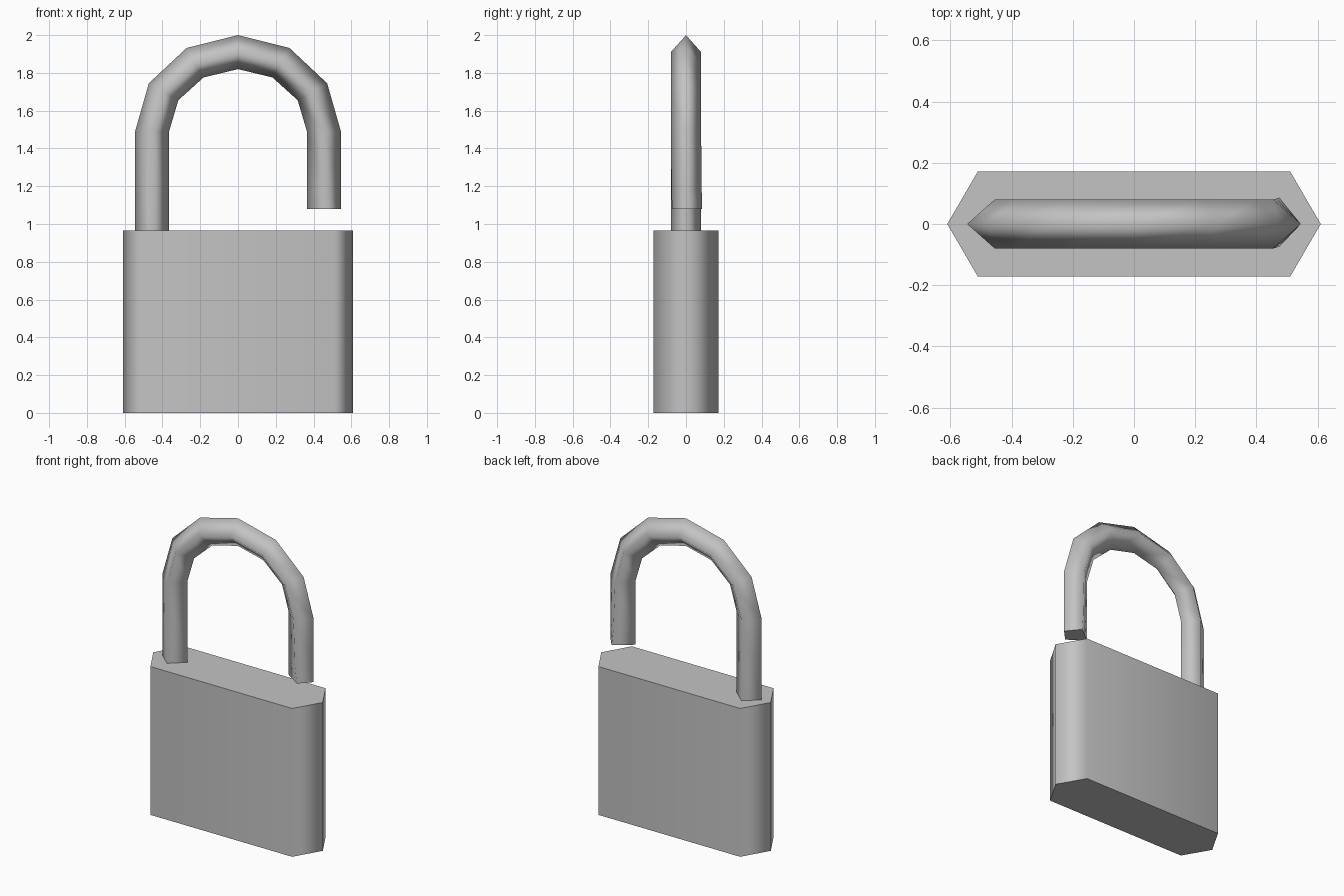
import bpy, bmesh
from math import sin, cos, pi
from mathutils import Vector

cube = bpy.data.objects.get("Cube")
if cube:
    bpy.data.objects.remove(cube, do_unlink=True)

# Single steel colour
steel = bpy.data.materials.new("steel_grey")
steel.use_nodes = True
steel.diffuse_color = (0.55, 0.55, 0.55, 1)
steel.node_tree.nodes["Principled BSDF"].inputs["Base Color"].default_value = steel.diffuse_color


def loft(name, rings):
    """Skin matching rings with smooth sides and crisp flat caps."""
    bm = bmesh.new()
    loops = [[bm.verts.new(p) for p in ring] for ring in rings]
    n = len(loops[0])
    for a, b in zip(loops, loops[1:]):
        for i in range(n):
            j = (i + 1) % n
            bm.faces.new((a[i], a[j], b[j], b[i])).smooth = True
    for loop in (loops[0], loops[-1]):
        cap = bm.faces.new(loop)
        for edge in cap.edges:
            edge.smooth = False
    bmesh.ops.recalc_face_normals(bm, faces=bm.faces)
    mesh = bpy.data.meshes.new(name)
    bm.to_mesh(mesh)
    bm.free()
    mesh.materials.append(steel)
    obj = bpy.data.objects.new(name, mesh)
    bpy.context.collection.objects.link(obj)
    return obj


# Lock body: six-sided prism, broad faces kept visually flat
outline = [(-0.61, 0), (-0.51, -0.172), (0.51, -0.172),
           (0.61, 0), (0.51, 0.172), (-0.51, 0.172)]
body = loft("lock_body", [[(x, y, z) for x, y in outline] for z in (0, 0.965)])
weighted = body.modifiers.new("flat_broad_faces", "WEIGHTED_NORMAL")
weighted.keep_sharp = True


def diamond(centre, outward, shift=0.0, skew=0.0):
    """Four-sided bar section; shift and skew distort the side corners."""
    c, o, side = Vector(centre), Vector(outward), Vector((0, 0.08, 0))
    lean, drift = o * shift, Vector((0, skew, 0))
    return [c + o * 0.09, c + side + lean + drift,
            c - o * 0.09, c - side + lean + drift]


# Shackle: long seated leg, faceted bow, short open leg
rings = [diamond((-0.455, 0, 0.95), (-1, 0, 0))]
for k in range(7):
    a = pi - k * pi / 6
    rings.append(diamond((0.455 * cos(a), 0, 1.49 + 0.42 * sin(a)),
                         (cos(a), 0, sin(a))))
rings.append(diamond((0.455, 0, 1.18), (1, 0, 0), 0.01, 0.003))
rings.append(diamond((0.455, 0, 1.08), (1, 0, 0), 0.02, 0.006))
loft("shackle", rings)
